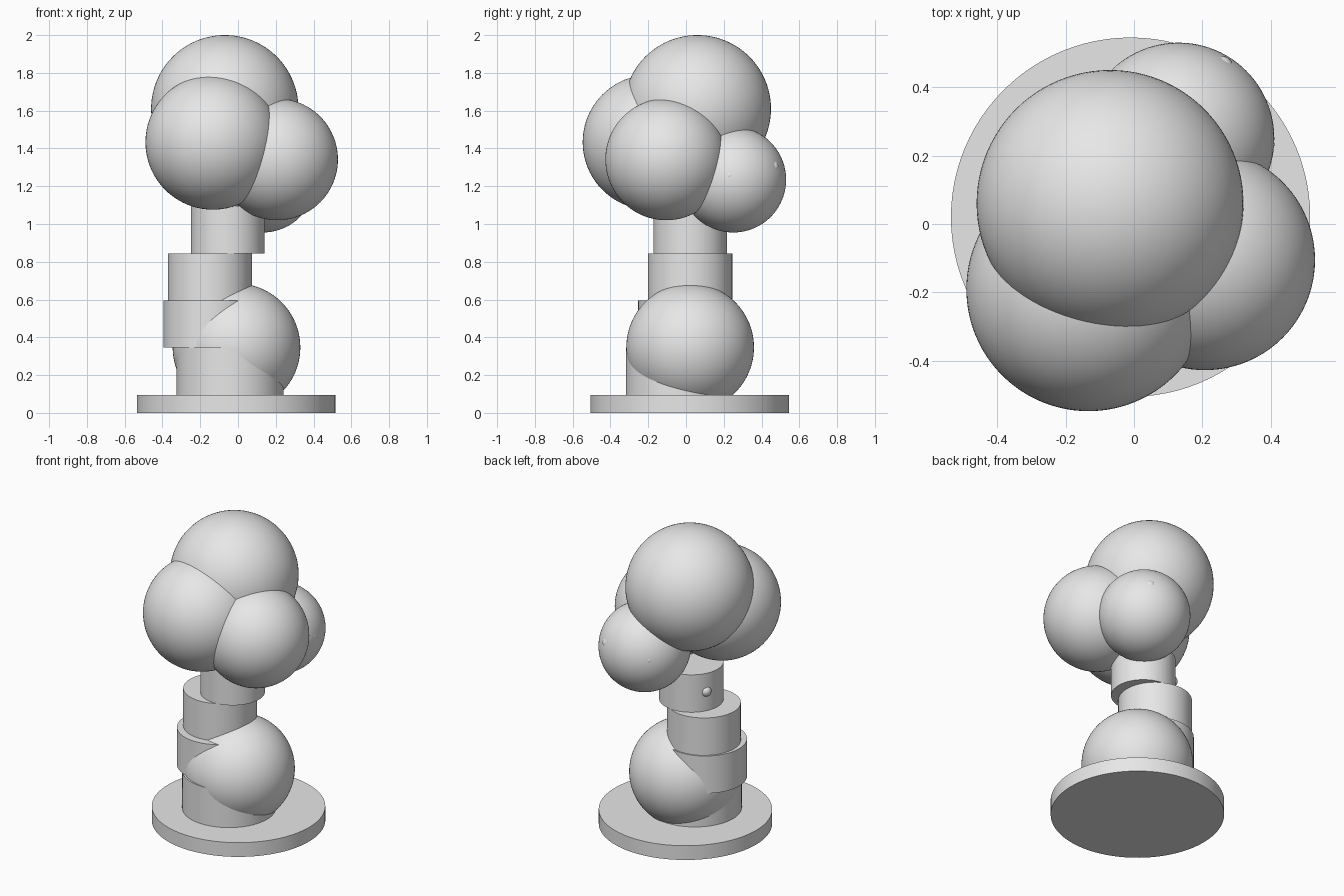
import bpy
from mathutils import Vector

if "Cube" in bpy.data.objects:
    bpy.data.objects.remove(bpy.data.objects["Cube"])

# Single plain grey for the whole tree
grey = bpy.data.materials.new("light_grey")
grey.use_nodes = True
grey.diffuse_color = (0.8, 0.8, 0.8, 1)
grey.node_tree.nodes["Principled BSDF"].inputs["Base Color"].default_value = (0.8, 0.8, 0.8, 1)


def finish(name):
    obj = bpy.context.object
    obj.name = name
    obj.data.materials.append(grey)
    bpy.ops.object.shade_smooth_by_angle()
    return obj


def disc(name, x, y, radius, bottom, top):
    bpy.ops.mesh.primitive_cylinder_add(vertices=96, radius=radius, depth=top - bottom,
                                        location=(x, y, (bottom + top) / 2))
    return finish(name)


def ball(name, centre, radius, segments=96):
    bpy.ops.mesh.primitive_uv_sphere_add(segments=segments, ring_count=segments // 2,
                                         radius=radius, location=centre)
    return finish(name)


# Round ground slab
disc("base", -0.01, 0.02, 0.525, 0, 0.095)

# Stacked, shifted trunk sections: x, y, radius
step = 0.25
trunk = [(-0.042, -0.035, 0.283), (-0.142, 0, 0.253), (-0.148, 0.022, 0.223), (-0.055, 0.022, 0.195)]
for i, (x, y, radius) in enumerate(trunk):
    bottom = 0.095 + i * step
    disc(f"trunk_section_{i + 1}", x, y, radius, bottom, bottom + step)

# Bush at the foot of the trunk
ball("bush", (-0.008, 0.022, 0.347), 0.338)

# Foliage balls of the crown
low_centre = Vector((0.13, 0.25, 1.235))
ball("crown_top", (-0.07, 0.06, 1.61), 0.39)
ball("crown_front", (-0.133, -0.19, 1.433), 0.357)
ball("crown_side", (0.207, -0.105, 1.342), 0.322)
ball("crown_back", low_centre, 0.28)

# Small berries barely breaking the surface of the low foliage ball
berries = [((0.14, 0.23, 0.075), 0.251), ((-0.18, 0.21, 0.03), 0.247), ((0.28, -0.02, 0.025), 0.247)]
for i, (direction, depth) in enumerate(berries):
    ball(f"berry_{i + 1}", low_centre + Vector(direction).normalized() * depth, 0.035, 24)

# Knot on the upper trunk
ball("trunk_knot", (-0.215, 0.1, 0.97), 0.035, 24)
